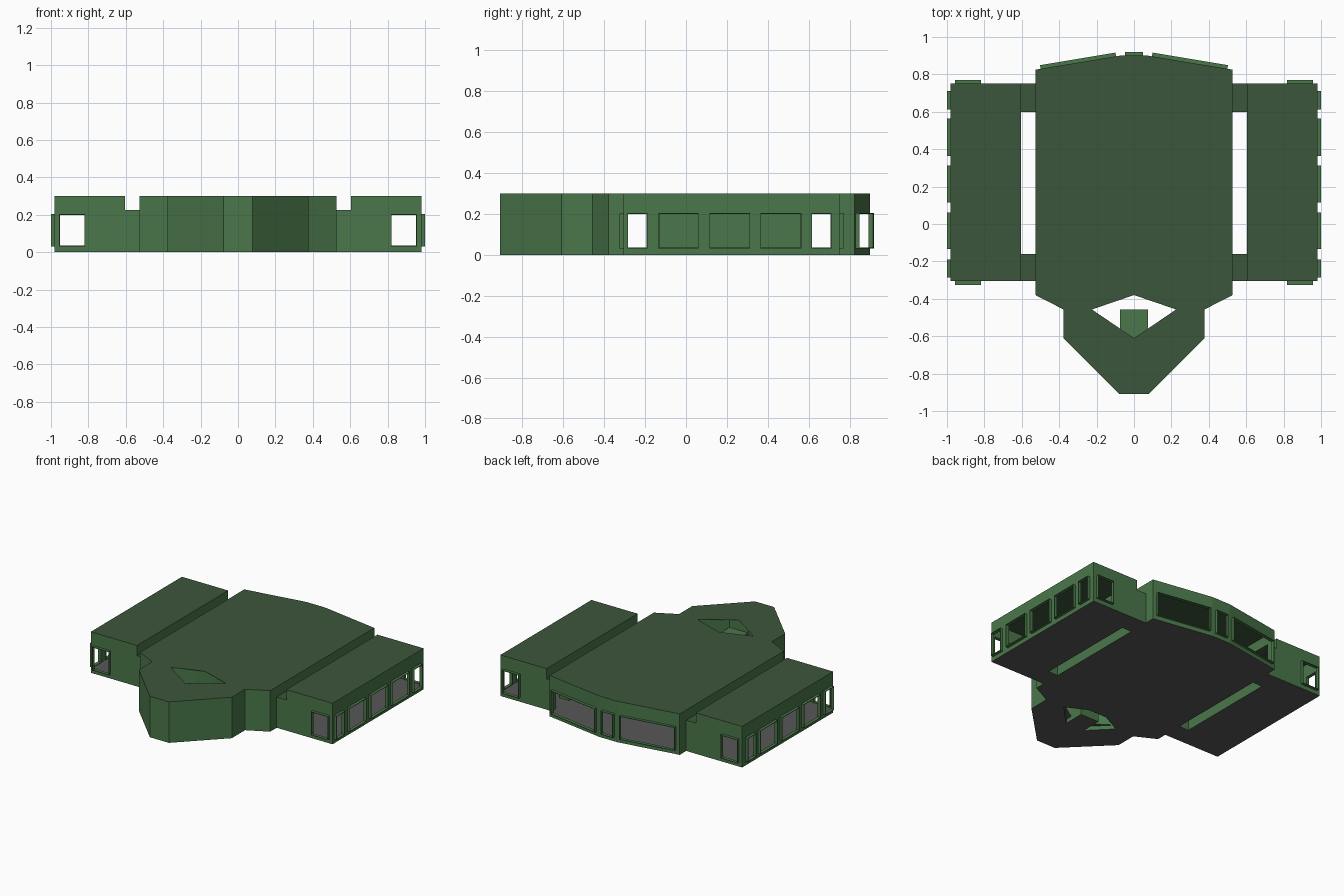
import bpy, bmesh
from mathutils import Vector

if "Cube" in bpy.data.objects:
    bpy.data.objects.remove(bpy.data.objects["Cube"])


def material(name, r, g, b):
    m = bpy.data.materials.new(name)
    m.diffuse_color = (r, g, b, 1)
    m.use_nodes = True
    m.node_tree.nodes["Principled BSDF"].inputs["Base Color"].default_value = m.diffuse_color
    return m


GREEN = material("wall green", 0.068, 0.184, 0.068)
ROOF = material("roof dark green", 0.046, 0.093, 0.046)
GREY = material("floor grey", 0.095, 0.095, 0.095)

H, LOW = 0.30, 0.225            # main roof height, corridor roof height
FLOOR = 0.03                    # indoor floor level
SILL, HEAD = 0.035, 0.20        # window bottom and top
DEPTH, RIM = 0.02, 0.004        # window frame projection and thickness


def finish(bm, name, mat):
    """Make an object of the right half and mirror it across x."""
    bmesh.ops.remove_doubles(bm, verts=bm.verts, dist=0.0001)
    me = bpy.data.meshes.new(name)
    bm.to_mesh(me)
    bm.free()
    me.materials.append(mat)
    ob = bpy.data.objects.new(name, me)
    bpy.context.collection.objects.link(ob)
    mod = ob.modifiers.new("mirror", 'MIRROR')
    mod.use_axis[0] = True
    mod.merge_threshold = 0.0005


def slab(name, pts, z, mat, up=True):
    """Flat sheet over a counter-clockwise footprint."""
    bm = bmesh.new()
    ring = pts if up else pts[::-1]
    f = bm.faces.new([bm.verts.new((x, y, z)) for x, y in ring])
    bmesh.ops.triangulate(bm, faces=[f])
    finish(bm, name, mat)


def floors(name, pts):
    slab(name + "_floor", pts, FLOOR, GREY)
    slab(name + "_underside", pts, 0, GREY, up=False)


def wall(bm, p, q, top, openings=()):
    """Upright sheet from p to q with rectangular openings (u0, u1, z0, z1)."""
    p, q = Vector((*p, 0)), Vector((*q, 0))
    d = (q - p).normalized()
    length = (q - p).length
    us = sorted({0, length} | {u for o in openings for u in o[:2]})
    zs = sorted({0, top} | {z for o in openings for z in o[2:]})
    for a, b in zip(us, us[1:]):
        if b - a < 0.0005:
            continue
        for lo, hi in zip(zs, zs[1:]):
            um, zm = (a + b) / 2, (lo + hi) / 2
            if any(o[0] < um < o[1] and o[2] < zm < o[3] for o in openings):
                continue
            bm.faces.new([bm.verts.new(p + d * u + Vector((0, 0, z)))
                          for u, z in ((a, lo), (b, lo), (b, hi), (a, hi))])


def bar(bm, p, d, n, u0, u1, z0, z1):
    """Box running from just inside the wall to the frame depth."""
    m = bmesh.ops.create_cube(bm, size=1)["verts"]
    for v in m:
        u = u0 if v.co.x < 0 else u1
        w = -0.004 if v.co.y < 0 else DEPTH
        z = z0 if v.co.z < 0 else z1
        v.co = p + d * u + n * w + Vector((0, 0, z))


def frame(bm, p, q, u0, u1):
    """Projecting rim round a window; left open where it meets the mirror plane."""
    p, q = Vector((*p, 0)), Vector((*q, 0))
    d = (q - p).normalized()
    n = Vector((d.y, -d.x, 0))
    middle = abs((p + d * u1).x) < 0.001
    end = u1 if middle else u1 + RIM
    bar(bm, p, d, n, u0 - RIM, end, SILL - RIM, SILL)
    bar(bm, p, d, n, u0 - RIM, end, HEAD, HEAD + RIM)
    bar(bm, p, d, n, u0 - RIM, u0, SILL, HEAD)
    if not middle:
        bar(bm, p, d, n, u1, end, SILL, HEAD)


def building(name, pts, top, windows, doors, skip=()):
    """Walls and window frames round a footprint, keyed by edge number."""
    walls, frames = bmesh.new(), bmesh.new()
    for i, p in enumerate(pts):
        if i in skip:
            continue
        q = pts[(i + 1) % len(pts)]
        holes = [(a, b, SILL, HEAD) for a, b in windows.get(i, ())]
        holes += [(a, b, FLOOR, LOW) for a, b in doors.get(i, ())]
        wall(walls, p, q, top, holes)
        for a, b in windows.get(i, ()):
            frame(frames, p, q, a, b)
    finish(walls, name + "_walls", GREEN)
    if windows:
        finish(frames, name + "_window_frames", GREEN)
    else:
        frames.free()


# Main hall, right half, with the courtyard cut out of its front part
hall = [(0, -0.91), (0.077, -0.91), (0.377, -0.61), (0.377, -0.457),
        (0.527, -0.38), (0.527, 0.825), (0.075, 0.9), (0, 0.9),
        (0, -0.38), (0.075, -0.38), (0.225, -0.457), (0.075, -0.61), (0, -0.61)]
building("hall", hall, H,
         windows={5: [(0.032, 0.433)], 6: [(0.03, 0.075)]},
         doors={4: [(0.075, 0.22), (0.98, 1.13)]}, skip=(7, 12))
slab("hall_roof", hall, H, ROOF)
floors("hall", hall)

# Side wings with windows on three sides
wing = [(0.605, -0.305), (0.98, -0.305), (0.98, 0.75), (0.605, 0.75)]
side = [(-0.283, -0.193), (-0.13, 0.058), (0.118, 0.31), (0.368, 0.56), (0.617, 0.707)]
building("wing", wing, H,
         windows={0: [(0.217, 0.347)], 2: [(0.028, 0.158)],
                  1: [(a + 0.305, b + 0.305) for a, b in side]},
         doors={3: [(0, 0.15), (0.91, 1.055)]})
slab("wing_roof", wing, H, ROOF)
floors("wing", wing)

# Low corridors joining the wings to the hall
for name, y0, y1 in (("front_corridor", -0.305, -0.16), ("back_corridor", 0.6, 0.75)):
    pts = [(0.527, y0), (0.605, y0), (0.605, y1), (0.527, y1)]
    building(name, pts, LOW, {}, {}, skip=(1, 3))
    slab(name + "_roof", pts, LOW, ROOF)
    floors(name, pts)

# Low porch standing in the courtyard
porch = [(0, -0.61), (0.075, -0.61), (0.075, -0.457), (0, -0.457)]
building("courtyard_porch", porch, LOW, {}, {}, skip=(0, 3))
slab("courtyard_porch_top", porch, LOW, GREEN)
floors("courtyard_porch", porch)
